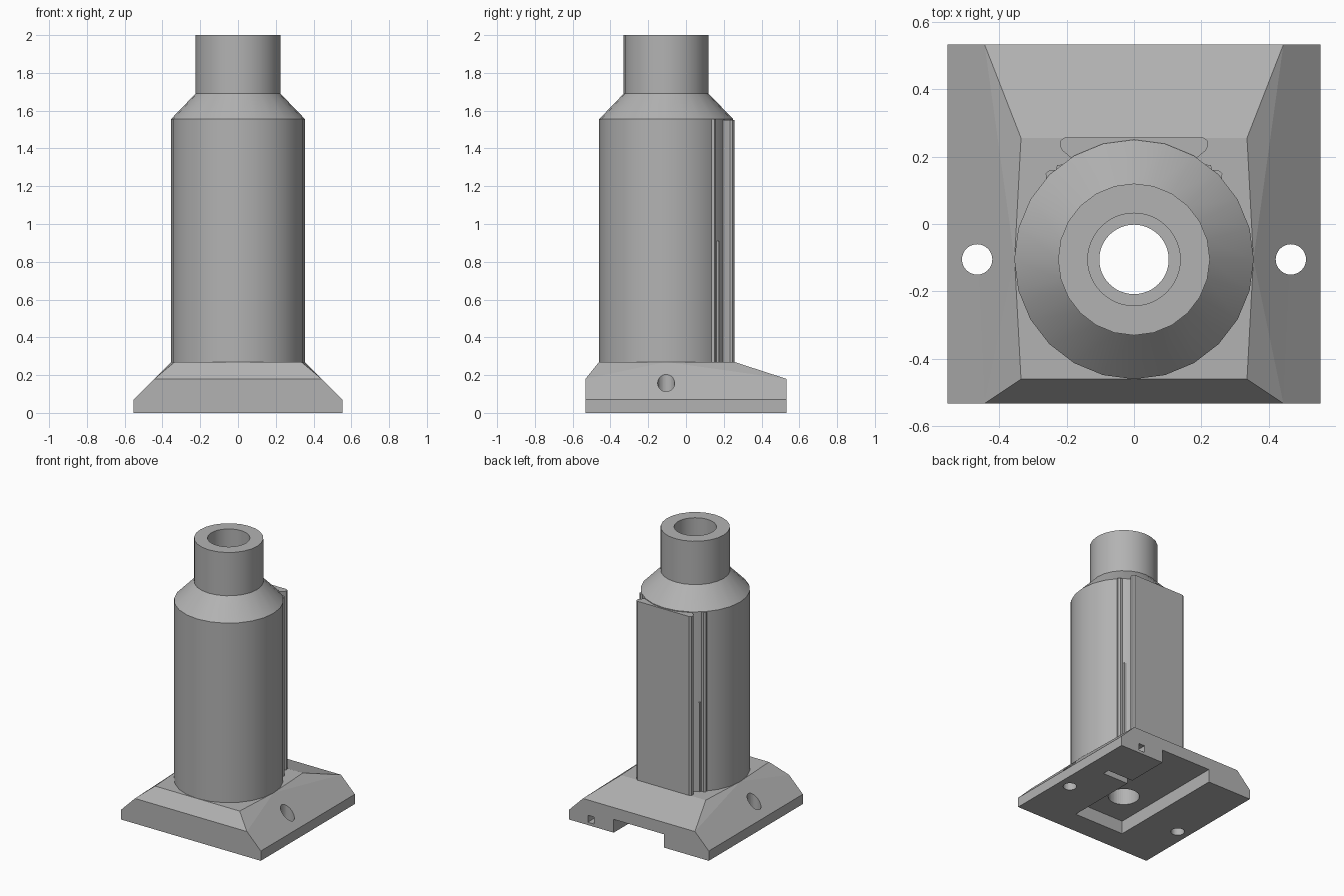
import bpy, bmesh, math

old = bpy.data.objects.get("Cube")
if old:
    bpy.data.objects.remove(old, do_unlink=True)

CY = -0.105      # tower axis in y
DECK = 0.27      # top of the base
SHOULDER = 1.555

grey = bpy.data.materials.new("plain_grey")
grey.use_nodes = True
grey.diffuse_color = (0.45, 0.45, 0.45, 1)
grey.node_tree.nodes["Principled BSDF"].inputs["Base Color"].default_value = grey.diffuse_color


def finish(name, bm):
    bmesh.ops.recalc_face_normals(bm, faces=bm.faces)
    mesh = bpy.data.meshes.new(name)
    bm.to_mesh(mesh)
    bm.free()
    mesh.materials.append(grey)
    obj = bpy.data.objects.new(name, mesh)
    bpy.context.collection.objects.link(obj)
    return obj


def lathe(name, profile, x=0.0, sides=24):
    """Solid of revolution from (radius, z) pairs, capped at both ends."""
    bm = bmesh.new()
    rings = []
    for r, z in profile:
        angles = [math.tau * i / sides for i in range(sides)]
        rings.append([bm.verts.new((x + r * math.cos(a), CY + r * math.sin(a), z)) for a in angles])
    for low, high in zip(rings, rings[1:]):
        for i in range(sides):
            j = (i + 1) % sides
            bm.faces.new((low[i], low[j], high[j], high[i]))
    bm.faces.new(rings[0])
    bm.faces.new(rings[-1])
    return finish(name, bm)


def prism(name, outline, z0, z1):
    bm = bmesh.new()
    face = bm.faces.new([bm.verts.new((x, y, z0)) for x, y in outline])
    top = bmesh.ops.extrude_face_region(bm, geom=[face])["geom"]
    for v in top:
        if isinstance(v, bmesh.types.BMVert):
            v.co.z = z1
    return finish(name, bm)


def box(name, x0, x1, y0, y1, z0, z1):
    return prism(name, [(x0, y0), (x1, y0), (x1, y1), (x0, y1)], z0, z1)


def cut(obj, cutters):
    bpy.context.view_layer.objects.active = obj
    for c in cutters:
        mod = obj.modifiers.new("cut", "BOOLEAN")
        mod.operation = "DIFFERENCE"
        mod.solver = "EXACT"
        mod.object = c
        bpy.ops.object.modifier_apply(modifier=mod.name)
        bpy.data.objects.remove(c, do_unlink=True)


def smooth(obj):
    bpy.ops.object.select_all(action="DESELECT")
    obj.select_set(True)
    bpy.context.view_layer.objects.active = obj
    bpy.ops.object.shade_smooth_by_angle(angle=math.radians(28))


# Base: hull of the footprint, the rims and the deck
bm = bmesh.new()
for s in (-1, 1):
    for y in (-0.532, 0.532):
        for x, z in ((0.553, 0), (0.553, 0.07), (0.443, 0.18)):
            bm.verts.new((s * x, y, z))
    for x, y in ((0.335, -0.46), (0.354, CY), (0.335, 0.255)):
        bm.verts.new((s * x, y, DECK))
bmesh.ops.convex_hull(bm, input=bm.verts)
bmesh.ops.dissolve_limit(bm, angle_limit=0.01, verts=bm.verts, edges=bm.edges)
base = finish("base", bm)

# Base cuts: screw holes, cable pocket open to the back, small side channel, bore
cut(base, [lathe("screw_cutter", [(0.045, -0.1), (0.045, 0.4)], s * 0.465, 32) for s in (-1, 1)] + [
    box("pocket_cutter", -0.2, 0.2, -0.36, 0.6, -0.1, 0.095),
    box("port_cutter", 0.355, 0.405, 0.17, 0.6, 0.02, 0.07),
    box("channel_cutter", 0.15, 0.405, 0.17, 0.22, -0.1, 0.07),
    lathe("base_bore_cutter", [(0.103, -0.1), (0.103, 0.4)], 0, 48),
])

# Tower: body, sloped shoulder and neck with a stepped bore
tower = lathe("tower", [(0.355, DECK), (0.355, SHOULDER), (0.225, 1.69), (0.225, 2.0)])
cut(tower, [lathe("bore_cutter",
                  [(0.103, 0.1), (0.103, 1.6), (0.137, 1.6), (0.137, 2.2)], 0, 48)])
smooth(tower)

# Back panel: flat plate with rounded edges that narrows towards the tower
half = [(0.17, 0.16), (0.186, 0.196), (0.212, 0.217), (0.22, 0.232), (0.218, 0.247), (0.205, 0.257)]
panel = prism("back_panel", half + [(-x, y) for x, y in reversed(half)], DECK - 0.01, SHOULDER - 0.005)
smooth(panel)

# Guide rails and short clips beside the panel
for side, s in (("right", -1), ("left", 1)):
    rail = [(0.21, 0.1), (0.26, 0.13), (0.262, 0.15), (0.25, 0.16), (0.21, 0.16)]
    smooth(prism(side + "_rail", [(s * x, y) for x, y in rail], DECK - 0.01, SHOULDER))
    clip = [(0.18, 0.12), (0.232, 0.158), (0.228, 0.175), (0.18, 0.178)]
    prism(side + "_clip", [(s * x, y) for x, y in clip], DECK - 0.01, 0.91)
